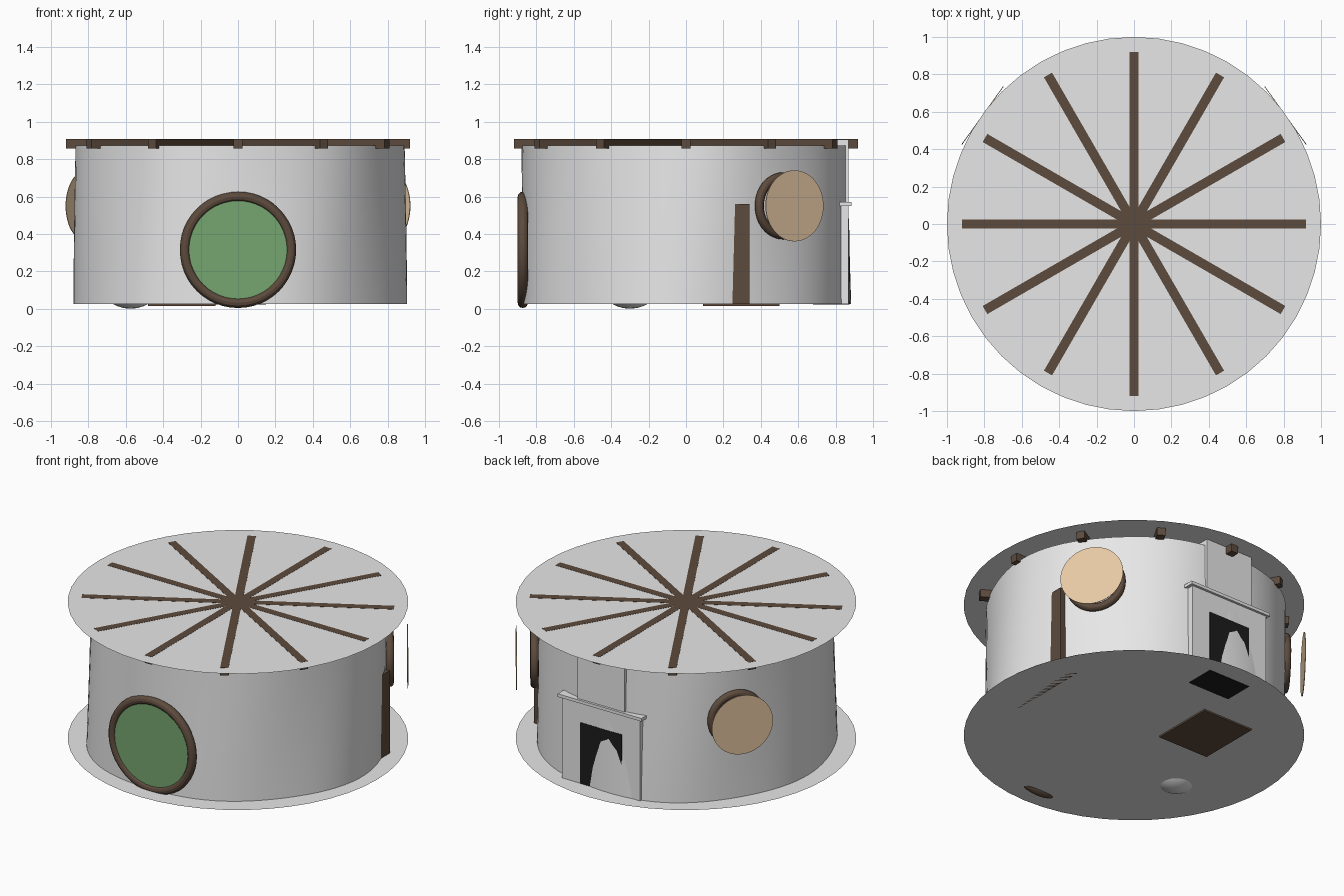
import bpy
import bmesh
from math import cos, sin, pi, radians

if "Cube" in bpy.data.objects:
    bpy.data.objects.remove(bpy.data.objects["Cube"], do_unlink=True)

FLOOR, WALL_TOP, CEILING = 0.025, 0.872, 0.907


def material(name, rgb):
    mat = bpy.data.materials.new(name)
    mat.use_nodes = True
    color = (*rgb, 1)
    mat.diffuse_color = color
    mat.node_tree.nodes["Principled BSDF"].inputs["Base Color"].default_value = color
    return mat


plaster = material("pale_plaster", (0.8, 0.8, 0.8))
wood = material("dark_wood", (0.11, 0.07, 0.047))
green = material("door_green", (0.18, 0.38, 0.16))
tan = material("window_tan", (0.8, 0.58, 0.37))
soot = material("soot_black", (0.012, 0.012, 0.012))


def finish(obj, name, mat, smooth=False):
    obj.name = obj.data.name = name
    obj.data.materials.append(mat)
    if smooth:
        bpy.ops.object.shade_smooth_by_angle()
    return obj


def box(name, mat, x, y, z, turn=0):
    # Box given by its low and high limits on each axis
    bpy.ops.mesh.primitive_cube_add(size=1)
    obj = bpy.context.object
    limits = (x, y, z)
    obj.location = [(a + b) / 2 for a, b in limits]
    obj.scale = [b - a for a, b in limits]
    obj.rotation_euler.z = turn
    return finish(obj, name, mat)


def disc(name, mat, z):
    bpy.ops.mesh.primitive_circle_add(vertices=48, radius=1, fill_type='NGON', location=(0, 0, z))
    return finish(bpy.context.object, name, mat)


def facing(angle, distance, z):
    # Placement on the wall, turned to face outward
    return dict(location=(distance * cos(angle), distance * sin(angle), z),
                rotation=(pi / 2, 0, angle + pi / 2))


def round_panel(name, mat, radius, place):
    bpy.ops.mesh.primitive_cylinder_add(vertices=48, radius=radius, depth=0.004, **place)
    return finish(bpy.context.object, name, mat, True)


def round_frame(name, major, minor, place):
    bpy.ops.mesh.primitive_torus_add(major_radius=major, minor_radius=minor,
                                     major_segments=48, minor_segments=12, **place)
    return finish(bpy.context.object, name, wood, True)


# Floor and ceiling
disc("floor", plaster, FLOOR)
disc("ceiling", plaster, CEILING)


# Uneven plaster wall with slanting ripples
def wall_radius(angle, z):
    a = angle - 0.3 * (z - 0.3)
    return 0.88 + 0.012 * cos(3 * a) + 0.008 * cos(6 * a) + 0.012 * (0.45 - z)


bm = bmesh.new()
SIDES, ROWS = 96, 12
rings = []
for j in range(ROWS + 1):
    z = FLOOR + (WALL_TOP - FLOOR) * j / ROWS
    ring = []
    for i in range(SIDES):
        a = 2 * pi * i / SIDES
        r = wall_radius(a, z)
        ring.append(bm.verts.new((r * cos(a), r * sin(a), z)))
    rings.append(ring)
for low, high in zip(rings, rings[1:]):
    for i in range(SIDES):
        k = (i + 1) % SIDES
        bm.faces.new((low[i], low[k], high[k], high[i]))
mesh = bpy.data.meshes.new("wall")
bm.to_mesh(mesh)
bm.free()
wall = bpy.data.objects.new("wall", mesh)
bpy.context.collection.objects.link(wall)
bpy.ops.object.select_all(action='DESELECT')
wall.select_set(True)
bpy.context.view_layer.objects.active = wall
finish(wall, "wall", plaster, True)

# Ceiling beams crossing at the centre
for i in range(6):
    box(f"ceiling_beam_{i + 1}", wood, (-0.92, 0.92), (-0.025, 0.025),
        (0.858, CEILING + 0.001), radians(30 * i))

# Round front door
front = -pi / 2
round_panel("door", green, 0.268, facing(front, 0.886, 0.318))
round_frame("door_frame", 0.284, 0.027, facing(front, 0.873, 0.315))

# Round windows at the back corners
for side, angle in (("left", radians(35.6)), ("right", radians(144.4))):
    round_panel(f"{side}_window", tan, 0.19, facing(angle, 0.996, 0.55))
    round_frame(f"{side}_window_frame", 0.155, 0.024, facing(angle, 0.89, 0.55))

# Fireplace set into the back wall
box("fireplace_surround", plaster, (-0.28, 0.28), (0.7, 0.87), (FLOOR, 0.55))
box("mantel", plaster, (-0.3, 0.3), (0.68, 0.885), (0.55, 0.57))
box("chimney", plaster, (-0.17, 0.17), (0.72, 0.87), (0.57, 0.906))
box("firebox", soot, (-0.15, 0.15), (0.68, 0.873), (0.023, 0.42))

# Furniture
box("bookshelf", wood, (0.72, 0.85), (-0.2, 0.34), (FLOOR, 0.56))
box("low_table", wood, (-0.48, -0.12), (0.09, 0.5), (0.015, 0.2))
bpy.ops.mesh.primitive_uv_sphere_add(segments=32, ring_count=16, radius=0.19,
                                     location=(-0.575, -0.3, 0.19))
finish(bpy.context.object, "round_seat", plaster, True)
